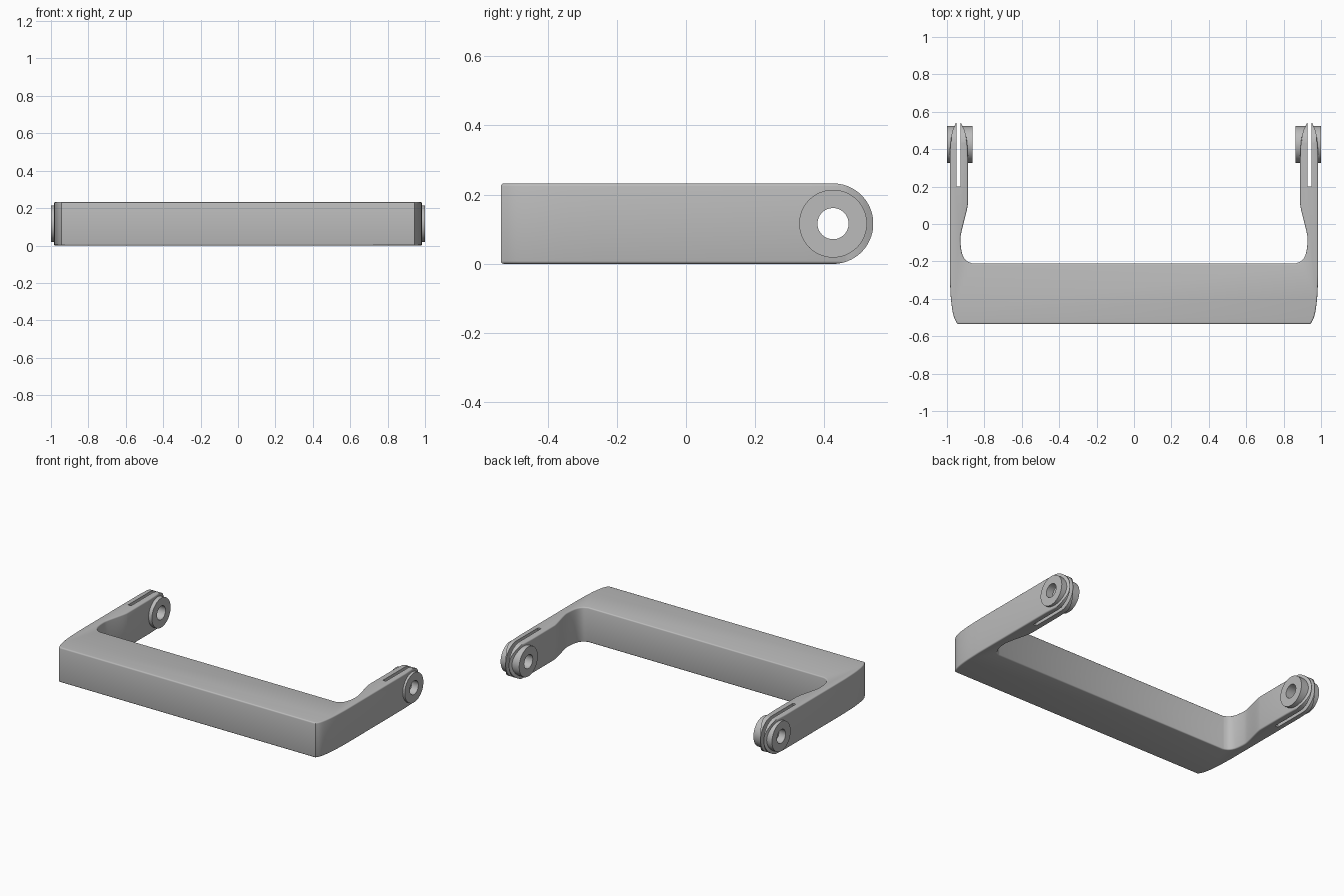
import bpy, bmesh, math
from mathutils import Vector, Matrix

cube = bpy.data.objects.get("Cube")
if cube:
    bpy.data.objects.remove(cube, do_unlink=True)

HEIGHT = 0.232
MID = HEIGHT / 2
PIVOT_Y = 0.425
HOLE = 0.045

grey = bpy.data.materials.new("plain grey")
grey.use_nodes = True
colour = (0.5, 0.5, 0.5, 1)
grey.diffuse_color = colour
grey.node_tree.nodes["Principled BSDF"].inputs["Base Color"].default_value = colour


def finish(bm, name):
    bmesh.ops.recalc_face_normals(bm, faces=bm.faces)
    mesh = bpy.data.meshes.new(name)
    bm.to_mesh(mesh)
    bm.free()
    obj = bpy.data.objects.new(name, mesh)
    bpy.context.collection.objects.link(obj)
    return obj


def prism(points, place, depth, rim=0):
    """Extrude a closed outline along depth, optionally rounding both rims."""
    bm = bmesh.new()
    base = bm.faces.new([bm.verts.new(place(*p)) for p in points])
    out = bmesh.ops.extrude_face_region(bm, geom=[base], use_keep_orig=True)
    moved = [v for v in out["geom"] if isinstance(v, bmesh.types.BMVert)]
    bmesh.ops.translate(bm, verts=moved, vec=depth)
    if rim:
        edges = [e for e in bm.edges if abs(e.verts[0].co.z - e.verts[1].co.z) < 1e-5]
        bmesh.ops.bevel(bm, geom=edges, offset=rim, segments=3, profile=0.5, affect='EDGES')
    return bm


def spline(points, steps=4):
    """Smooth curve through the given points."""
    p = [Vector(q) for q in points]
    p = [2 * p[0] - p[1]] + p + [2 * p[-1] - p[-2]]
    out = []
    for a, b, c, d in zip(p, p[1:], p[2:], p[3:]):
        for i in range(steps):
            t = i / steps
            out.append(0.5 * (2 * b + (c - a) * t + (2 * a - 5 * b + 4 * c - d) * t**2
                              + (3 * b - a - 3 * c + d) * t**3))
    return out + [p[-2]]


def activate(obj):
    bpy.ops.object.select_all(action='DESELECT')
    obj.select_set(True)
    bpy.context.view_layer.objects.active = obj


def boolean(obj, cutter, operation):
    cutter.hide_render = True
    activate(obj)
    mod = obj.modifiers.new("cut", 'BOOLEAN')
    mod.operation = operation
    mod.solver = 'EXACT'
    mod.object = cutter
    bpy.ops.object.modifier_apply(modifier=mod.name)
    bpy.data.objects.remove(cutter, do_unlink=True)


def dress(obj):
    obj.data.materials.clear()
    obj.data.materials.append(grey)
    for face in obj.data.polygons:
        face.material_index = 0
    activate(obj)
    bpy.ops.object.shade_smooth_by_angle(angle=math.radians(32))


# Outline of one half: front corner, rounded arm tip, waisted inner side
front_corner = spline([(-0.944, -0.535), (-0.965, -0.49), (-0.979, -0.4), (-0.985, -0.27)])
tip_outer = spline([(-0.985, 0.36), (-0.98, 0.44), (-0.97, 0.5), (-0.952, 0.541)])
tip_inner = spline([(-0.926, 0.541), (-0.906, 0.5), (-0.893, 0.44), (-0.888, 0.35)])
waist = spline([(-0.888, 0.107), (-0.896, 0.065), (-0.922, -0.04), (-0.928, -0.09),
                (-0.92, -0.155), (-0.9, -0.193), (-0.869, -0.21)])
half = [tuple(p) for p in front_corner + tip_outer + tip_inner + waist]
outline = half + [(-x, y) for x, y in reversed(half)]

# Bar with two arms
frame = finish(prism(outline, lambda x, y: (x, y, 0), (0, 0, HEIGHT), rim=0.008), "handle_frame")

# Round off the arm ends as seen from the side
R = MID + 0.0003
arc = [(PIVOT_Y + R * math.cos(a), MID + R * math.sin(a))
       for a in (math.pi * (i / 40 - 0.5) for i in range(41))]
side = [(-0.7, MID - R)] + arc + [(-0.7, MID + R)]
boolean(frame, finish(prism(side, lambda y, z: (-1.2, y, z), (2.4, 0, 0)), "side_cutter"), 'INTERSECT')

# Slots splitting each arm into two prongs
for s in (-1, 1):
    bm = bmesh.new()
    bmesh.ops.create_cube(bm, size=1, matrix=Matrix.Translation((s * 0.939, 0.5, MID))
                          @ Matrix.Diagonal((0.022, 0.6, 0.6, 1)))
    boolean(frame, finish(bm, "slot_cutter"), 'DIFFERENCE')

# Pivot hole through both arms
bm = bmesh.new()
bmesh.ops.create_cone(bm, cap_ends=True, segments=48, radius1=HOLE + 0.001, radius2=HOLE + 0.001,
                      depth=2.4, matrix=Matrix.Translation((0, PIVOT_Y, MID))
                      @ Matrix.Rotation(math.pi / 2, 4, 'Y'))
boolean(frame, finish(bm, "hole_cutter"), 'DIFFERENCE')
dress(frame)


def ring(name, x0, x1):
    """Flat-faced ring around the pivot axis."""
    bm = bmesh.new()
    section = [(x0, HOLE), (x1, HOLE), (x1, 0.098), (x0, 0.098)]
    verts = [bm.verts.new((x, PIVOT_Y, MID + r)) for x, r in section]
    edges = [bm.edges.new((verts[i], verts[(i + 1) % 4])) for i in range(4)]
    bmesh.ops.spin(bm, geom=verts + edges, cent=(0, PIVOT_Y, MID), axis=(1, 0, 0),
                   angle=2 * math.pi, steps=48, use_merge=False)
    bmesh.ops.remove_doubles(bm, verts=bm.verts, dist=1e-4)
    dress(finish(bm, name))


# Pivot bosses on both faces of each arm
for s, label in ((1, "left"), (-1, "right")):
    ring(label + "_outer_boss", s * 1.0, s * 0.953)
    ring(label + "_inner_boss", s * 0.863, s * 0.925)
